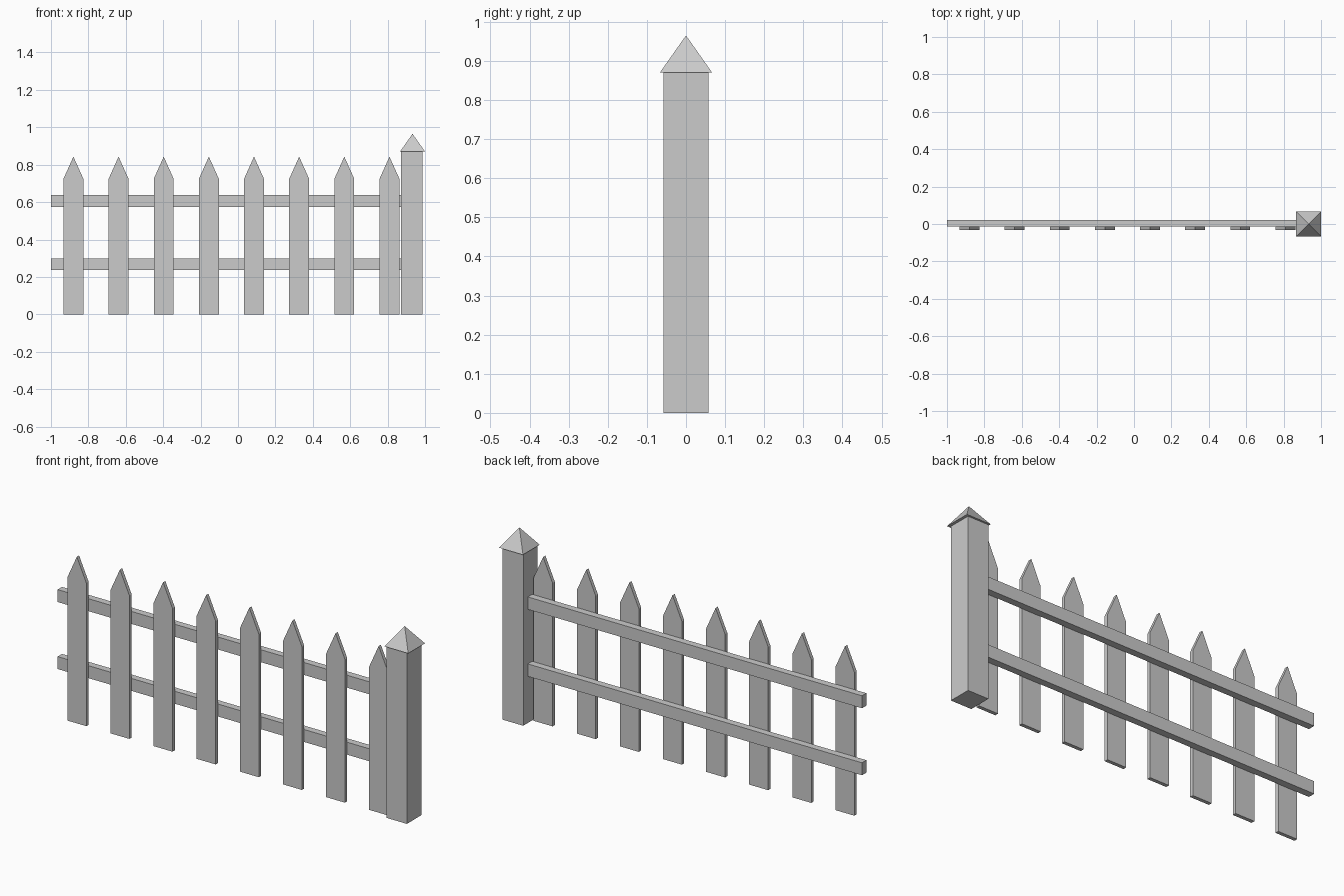
import bpy
import bmesh

if "Cube" in bpy.data.objects:
    bpy.data.objects.remove(bpy.data.objects["Cube"], do_unlink=True)

GREY = (0.6, 0.6, 0.6, 1.0)
grey = bpy.data.materials.new("plain grey")
grey.use_nodes = True
grey.diffuse_color = GREY
grey.node_tree.nodes["Principled BSDF"].inputs["Base Color"].default_value = GREY


def finish(name, bm):
    bmesh.ops.recalc_face_normals(bm, faces=bm.faces[:])
    mesh = bpy.data.meshes.new(name)
    bm.to_mesh(mesh)
    bm.free()
    mesh.materials.append(grey)
    obj = bpy.data.objects.new(name, mesh)
    bpy.context.collection.objects.link(obj)
    return obj


def extruded(name, profile, y0, y1):
    """Extrude an (x, z) outline from y0 to y1."""
    bm = bmesh.new()
    face = bm.faces.new([bm.verts.new((x, y0, z)) for x, z in profile])
    new = bmesh.ops.extrude_face_region(bm, geom=[face])["geom"]
    moved = [v for v in new if isinstance(v, bmesh.types.BMVert)]
    bmesh.ops.translate(bm, verts=moved, vec=(0, y1 - y0, 0))
    return finish(name, bm)


def box(name, x0, x1, y0, y1, z0, z1):
    return extruded(name, [(x0, z0), (x1, z0), (x1, z1), (x0, z1)], y0, y1)


# Pointed pickets on the front of the rails
BACK, FRONT = -0.014, -0.032
HALF, SHOULDER, TIP = 0.053, 0.725, 0.843
for i in range(8):
    x = -0.88 + i * 0.2414
    outline = [(x - HALF, 0), (x + HALF, 0), (x + HALF, SHOULDER),
               (x, TIP), (x - HALF, SHOULDER)]
    extruded(f"picket_{i + 1}", outline, FRONT, BACK)

# Horizontal rails, running into the post
for name, z in (("lower_rail", 0.236), ("upper_rail", 0.575)):
    box(name, -1, 0.91, BACK, 0.021, z, z + 0.063)

# Square end post
box("post", 0.871, 0.986, -0.0575, 0.0575, 0, 0.872)

# Pyramid cap
CAP, CX, EAVE, PEAK = 0.067, 0.933, 0.870, 0.965
bm = bmesh.new()
base = [bm.verts.new((CX + sx * CAP, sy * CAP, EAVE))
        for sx, sy in ((-1, -1), (1, -1), (1, 1), (-1, 1))]
apex = bm.verts.new((CX, 0, PEAK))
bm.faces.new(base)
for i in range(4):
    bm.faces.new((base[i], base[(i + 1) % 4], apex))
finish("post_cap", bm)
